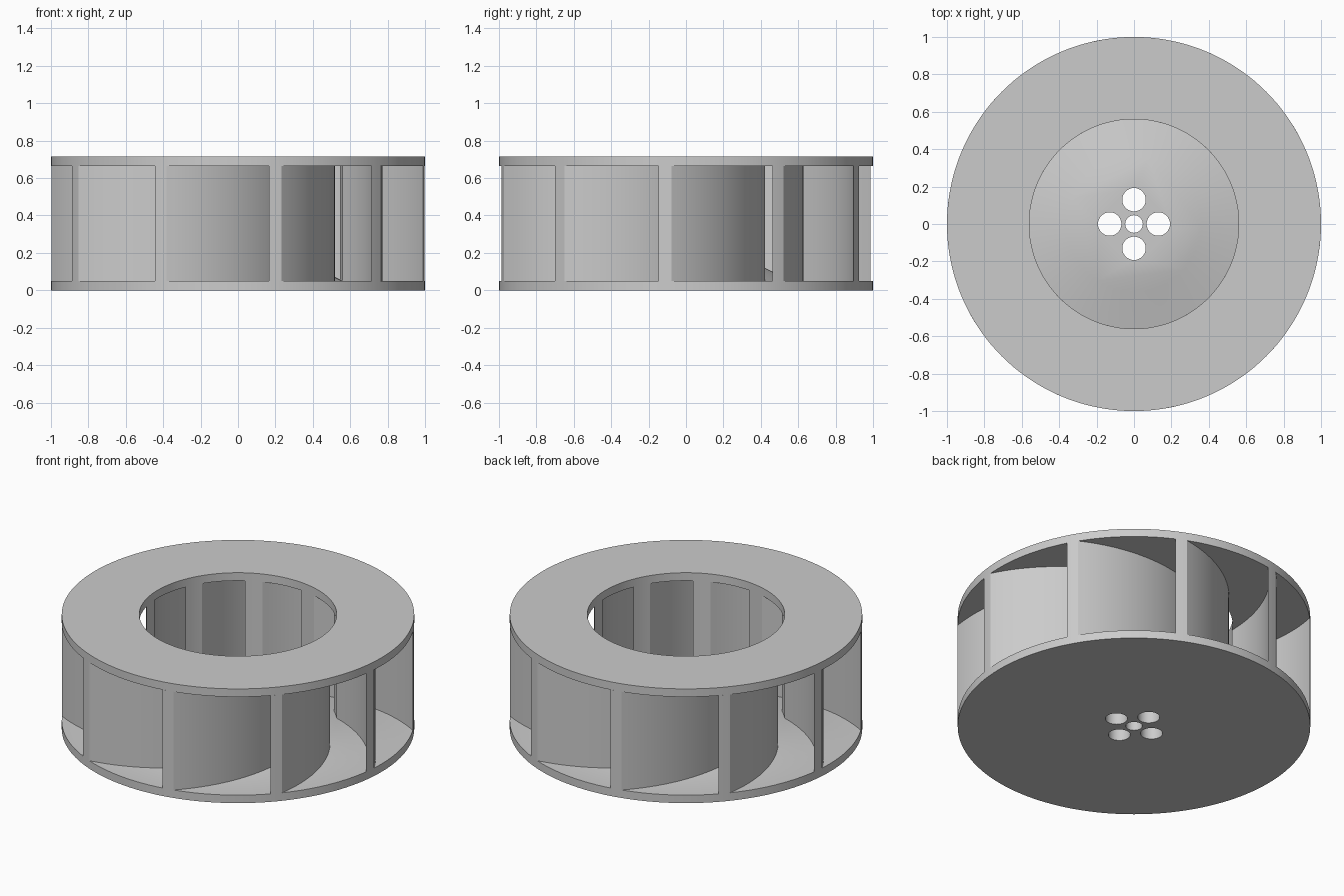
import bpy, bmesh, math
from math import cos, sin, pi, radians

if "Cube" in bpy.data.objects:
    bpy.data.objects.remove(bpy.data.objects["Cube"])

SEG = 144
R_OUT, R_EYE = 1.0, 0.56
Z_FLOOR, Z_ROOF, Z_TOP = 0.05, 0.665, 0.715
BLADES = 10

grey = bpy.data.materials.new("plain_grey")
grey.diffuse_color = (0.6, 0.6, 0.6, 1)
grey.use_nodes = True
grey.node_tree.nodes["Principled BSDF"].inputs["Base Color"].default_value = grey.diffuse_color


def finish(name, bm):
    bmesh.ops.remove_doubles(bm, verts=bm.verts, dist=1e-5)
    bmesh.ops.recalc_face_normals(bm, faces=bm.faces)
    me = bpy.data.meshes.new(name)
    bm.to_mesh(me)
    bm.free()
    me.materials.append(grey)
    ob = bpy.data.objects.new(name, me)
    bpy.context.collection.objects.link(ob)
    return ob


def smooth(ob, angle=30):
    bpy.ops.object.select_all(action='DESELECT')
    ob.select_set(True)
    bpy.context.view_layer.objects.active = ob
    bpy.ops.object.shade_smooth_by_angle(angle=radians(angle))


def lathe(name, profile, closed):
    """Revolve (r, z) points about z; open profiles get capped end rings."""
    bm = bmesh.new()
    rings = [[bm.verts.new((r * cos(2 * pi * i / SEG), r * sin(2 * pi * i / SEG), z))
              for i in range(SEG)] for r, z in profile]
    pairs = list(zip(rings, rings[1:]))
    if closed:
        pairs.append((rings[-1], rings[0]))
    else:
        bm.faces.new(rings[0])
        bm.faces.new(rings[-1])
    for a, b in pairs:
        for i in range(SEG):
            j = (i + 1) % SEG
            bm.faces.new((a[i], a[j], b[j], b[i]))
    return finish(name, bm)


# Back plate with raised conical hub
plate = lathe("back_plate", [(R_OUT, 0), (R_OUT, Z_FLOOR), (R_EYE, Z_FLOOR), (0.36, 0.15)], False)

# Shaft hole and four bolt holes
bm = bmesh.new()
holes = [(0, 0, 0.047)] + [(0.13 * cos(k * pi / 2), 0.13 * sin(k * pi / 2), 0.0625) for k in range(4)]
for x, y, r in holes:
    new = bmesh.ops.create_cone(bm, cap_ends=True, segments=48, radius1=r, radius2=r, depth=1)
    bmesh.ops.translate(bm, verts=new["verts"], vec=(x, y, 0))
cutter = finish("hole_cutter", bm)
cutter.hide_render = True
mod = plate.modifiers.new("holes", 'BOOLEAN')
mod.operation = 'DIFFERENCE'
mod.solver = 'EXACT'
mod.object = cutter
bpy.context.view_layer.objects.active = plate
bpy.ops.object.modifier_apply(modifier=mod.name)
bpy.data.objects.remove(cutter)
smooth(plate)

# Front shroud ring with the inlet eye
shroud = lathe("inlet_shroud", [(R_EYE, Z_ROOF), (R_OUT, Z_ROOF), (R_OUT, Z_TOP), (R_EYE, Z_TOP)], True)
smooth(shroud)

# Backward-curved blades: two arcs about one centre, trimmed to the rim and the eye
CX, CY, R_BLADE = -0.448, -0.29, 0.965


def polar_about_centre(radius, deg):
    x, y = radius * cos(radians(deg)) - CX, radius * sin(radians(deg)) - CY
    return math.hypot(x, y), math.atan2(y, x)


def arc(tip_deg, eye_deg, n=20):
    r0, a0 = polar_about_centre(R_OUT, tip_deg)
    r1, a1 = polar_about_centre(R_EYE, eye_deg)
    pts = []
    for i in range(n + 1):
        t = i / n
        r, a = r0 + (r1 - r0) * t, a0 + (a1 - a0) * t
        pts.append((CX + r * cos(a), CY + r * sin(a)))
    return pts


def rim(radius, d0, d1, n=4):
    return [(radius * cos(radians(d0 + (d1 - d0) * i / n)),
             radius * sin(radians(d0 + (d1 - d0) * i / n))) for i in range(1, n)]


TIP_OUT, TIP_IN, EYE_OUT, EYE_IN = -76.5, -80.4, -23.0, -33.5
section = (arc(TIP_OUT, EYE_OUT) + rim(R_EYE, EYE_OUT, EYE_IN)
           + arc(TIP_IN, EYE_IN)[::-1] + rim(R_OUT, TIP_IN, TIP_OUT))

for k in range(BLADES):
    c, s = cos(2 * pi * k / BLADES), sin(2 * pi * k / BLADES)
    bm = bmesh.new()
    face = bm.faces.new([bm.verts.new((c * x - s * y, s * x + c * y, Z_FLOOR)) for x, y in section])
    out = bmesh.ops.extrude_face_region(bm, geom=[face], use_keep_orig=True)
    top = [v for v in out["geom"] if isinstance(v, bmesh.types.BMVert)]
    bmesh.ops.translate(bm, verts=top, vec=(0, 0, Z_ROOF - Z_FLOOR))
    smooth(finish(f"blade_{k + 1}", bm), 20)
